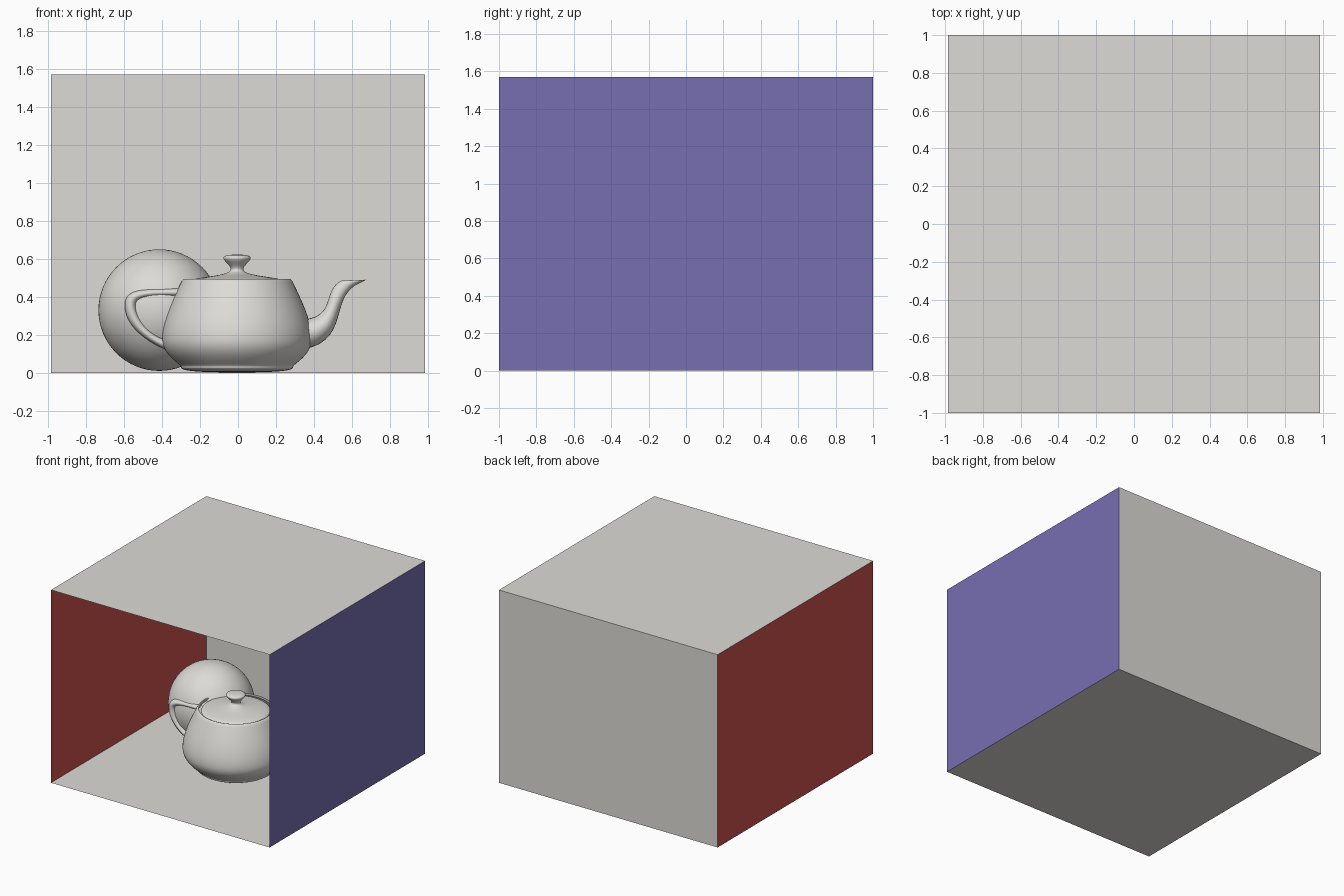
import bpy, bmesh, math
from mathutils import Vector

if "Cube" in bpy.data.objects:
    bpy.data.objects.remove(bpy.data.objects["Cube"])

W, D, H = 0.985, 1.0, 1.57            # room half width, half depth, height
S = 0.197                             # teapot units -> scene units
ORIGIN = Vector((-0.005, -0.02, 0.002))


def material(name, rgb):
    m = bpy.data.materials.new(name)
    m.diffuse_color = (*rgb, 1)
    m.use_nodes = True
    m.node_tree.nodes["Principled BSDF"].inputs["Base Color"].default_value = m.diffuse_color
    return m


WHITE = material("warm_white", (0.725, 0.71, 0.68))
RED = material("dull_red", (0.6, 0.085, 0.075))
BLUE = material("violet_blue", (0.185, 0.157, 0.447))


def finish(name, bm, mat, smooth=True):
    bmesh.ops.remove_doubles(bm, verts=bm.verts, dist=1e-5)
    if smooth:
        bmesh.ops.recalc_face_normals(bm, faces=bm.faces)
    me = bpy.data.meshes.new(name)
    bm.to_mesh(me)
    bm.free()
    me.materials.append(mat)
    ob = bpy.data.objects.new(name, me)
    bpy.context.collection.objects.link(ob)
    if smooth:
        bpy.ops.object.select_all(action='DESELECT')
        ob.select_set(True)
        bpy.context.view_layer.objects.active = ob
        bpy.ops.object.shade_smooth_by_angle(angle=math.radians(40))
    return ob


def wall(name, corners, mat):
    bm = bmesh.new()
    bm.faces.new([bm.verts.new(c) for c in corners])
    finish(name, bm, mat, smooth=False)


def bezier(points, n=14):
    """Sample a chain of cubics whose end points are shared."""
    out = []
    for k in range(0, len(points) - 1, 3):
        a, b, c, d = (Vector(p) for p in points[k:k + 4])
        for i in range(0 if k == 0 else 1, n + 1):
            t = i / n
            u = 1 - t
            out.append(a * u**3 + b * 3*u*u*t + c * 3*u*t*t + d * t**3)
    return out


def skin(name, rings):
    """Join closed rings of teapot-space points into one surface."""
    bm = bmesh.new()
    rows = [[bm.verts.new(ORIGIN + Vector(p) * S) for p in r] for r in rings]
    n = len(rows[0])
    for r0, r1 in zip(rows, rows[1:]):
        for i in range(n):
            j = (i + 1) % n
            bm.faces.new((r0[i], r0[j], r1[j], r1[i]))
    return finish(name, bm, WHITE)


def lathe(name, profile, seg=72):
    angles = [2 * math.pi * i / seg for i in range(seg)]
    skin(name, [[(p.x * math.cos(a), p.x * math.sin(a), p.y) for a in angles]
                for p in bezier(profile)])


def tube(name, inner, outer, n=12):
    """Sweep an oval between two side curves of (x, z, half width)."""
    rings = []
    for p, q in zip(bezier(inner), bezier(outer)):
        ring = []
        for i in range(2 * n):
            s = i / n if i <= n else 2 - i / n
            side = 1 if i <= n else -1
            c = p.lerp(q, 3 * s * s * (1 - s) + s**3)
            ring.append((c.x, side * c.z * 3 * s * (1 - s), c.y))
        rings.append(ring)
    skin(name, rings)


# Room: single-sheet walls, open at the front
wall("floor", [(-W, -D, 0), (W, -D, 0), (W, D, 0), (-W, D, 0)], WHITE)
wall("ceiling", [(-W, -D, H), (-W, D, H), (W, D, H), (W, -D, H)], WHITE)
wall("back_wall", [(-W, D, 0), (W, D, 0), (W, D, H), (-W, D, H)], WHITE)
wall("left_wall", [(-W, -D, 0), (-W, D, 0), (-W, D, H), (-W, -D, H)], RED)
wall("right_wall", [(W, -D, 0), (W, -D, H), (W, D, H), (W, D, 0)], BLUE)

# Ball behind the teapot
bm = bmesh.new()
bmesh.ops.create_uvsphere(bm, u_segments=64, v_segments=32, radius=0.32)
bmesh.ops.translate(bm, verts=bm.verts, vec=(-0.415, 0.25, 0.33))
finish("ball", bm, WHITE)

# Teapot body: rim, belly and base
lathe("teapot_body", [
    (1.4, 2.4), (1.3375, 2.53), (1.4375, 2.53), (1.5, 2.4),
    (1.75, 1.875), (2, 1.35), (2, 0.9),
    (2, 0.45), (1.5, 0.225), (1.5, 0.15),
    (1.5, 0.075), (1.425, 0), (0, 0)])

# Lid with knob
lathe("teapot_lid", [
    (0, 3.15), (0.8, 3.15), (0, 2.85), (0.2, 2.7),
    (0.4, 2.55), (1.3, 2.55), (1.3, 2.4)])

# Handle
w = 0.3
tube("teapot_handle",
     [(-1.6, 2.025, w), (-2.3, 2.025, w), (-2.7, 2.025, w), (-2.7, 1.8, w),
      (-2.7, 1.575, w), (-2.5, 1.125, w), (-2, 0.9, w)],
     [(-1.5, 2.25, w), (-2.5, 2.25, w), (-3, 2.25, w), (-3, 1.8, w),
      (-3, 1.35, w), (-2.65, 0.9375, w), (-1.9, 0.6, w)])

# Spout, with the lip turned inward at the tip
tube("teapot_spout",
     [(1.7, 1.425, .66), (2.6, 1.425, .66), (2.3, 2.1, .25), (2.7, 2.4, .25),
      (2.8, 2.475, .25), (2.9, 2.475, .15), (2.8, 2.4, .15)],
     [(1.7, 0.6, .66), (3.1, 0.825, .66), (2.4, 2.025, .25), (3.3, 2.4, .25),
      (3.525, 2.494, .25), (3.45, 2.5125, .15), (3.2, 2.4, .15)])
